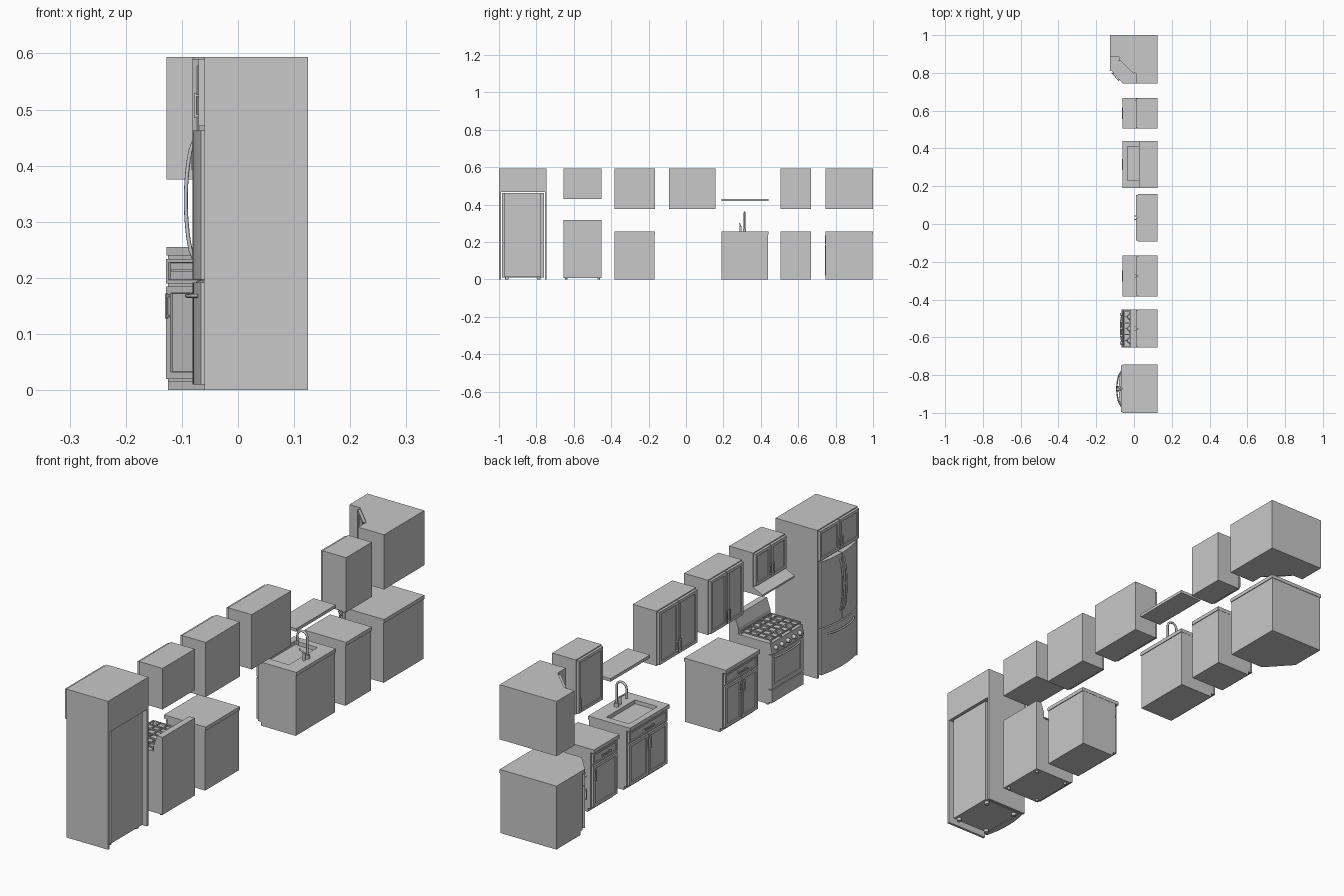
import bpy, bmesh, math
from mathutils import Matrix, Vector

cube = bpy.data.objects.get("Cube")
if cube:
    bpy.data.objects.remove(cube, do_unlink=True)

grey = bpy.data.materials.new("plain_grey")
grey.use_nodes = True
GREY = (0.58, 0.58, 0.58, 1)
grey.diffuse_color = GREY
grey.node_tree.nodes["Principled BSDF"].inputs["Base Color"].default_value = GREY
BACK = 0.125
rounded = []


def link(name, data):
    obj = bpy.data.objects.new(name, data)
    data.materials.append(grey)
    bpy.context.collection.objects.link(obj)
    return obj


def finish(name, bm):
    bmesh.ops.recalc_face_normals(bm, faces=bm.faces)
    mesh = bpy.data.meshes.new(name)
    bm.to_mesh(mesh)
    bm.free()
    return link(name, mesh)


def frame(p, q):
    """Local axes on a cabinet front: u from p to q, d outward, z up."""
    u = Vector((q[0] - p[0], q[1] - p[1], 0)).normalized()
    d = Vector((0, 0, 1)).cross(u)
    m = Matrix((u, d, (0, 0, 1))).transposed().to_4x4()
    m.translation = (p[0], p[1], 0)
    return m


def facing(x):
    return frame((x, 0), (x, 1))


WORLD = Matrix.Identity(4)


def box_mesh(f, u0, u1, d0, d1, z0, z1):
    bm = bmesh.new()
    place = Matrix.Translation(((u0 + u1) / 2, (d0 + d1) / 2, (z0 + z1) / 2))
    size = Matrix.Diagonal((u1 - u0, d1 - d0, z1 - z0, 1))
    bmesh.ops.create_cube(bm, size=1, matrix=f @ place @ size)
    bm.normal_update()
    return bm


def box(name, f, *dims):
    return finish(name, box_mesh(f, *dims))


def panel(name, f, u0, u1, z0, z1, rim, thick=0.01, depth=0.004):
    """Framed panel with a recessed middle."""
    bm = box_mesh(f, u0, u1, 0, thick, z0, z1)
    out = f.to_3x3() @ Vector((0, 1, 0))
    face = max(bm.faces, key=lambda a: a.normal.dot(out))
    bmesh.ops.inset_region(bm, faces=[face], thickness=rim)
    bmesh.ops.inset_region(bm, faces=[face], thickness=0.001, depth=-depth)
    return finish(name, bm)


def pocket_box(name, dims, hole, floor):
    """Box whose top face is sunk inside the hole rectangle."""
    bm = box_mesh(WORLD, *dims)
    top = max(bm.faces, key=lambda a: a.normal.z)
    mid = top.calc_center_median()
    bmesh.ops.inset_region(bm, faces=[top], thickness=0.01)
    for v in top.verts:
        v.co.x = hole[0] if v.co.x < mid.x else hole[1]
        v.co.y = hole[2] if v.co.y < mid.y else hole[3]
    bmesh.ops.inset_region(bm, faces=[top], thickness=0.004, depth=floor - dims[5])
    return finish(name, bm)


def prism(name, points, lo, hi, place):
    bm = bmesh.new()
    face = bm.faces.new([bm.verts.new(place(a, b, lo)) for a, b in points])
    ext = bmesh.ops.extrude_face_region(bm, geom=[face])["geom"]
    shift = Vector(place(0, 0, hi)) - Vector(place(0, 0, lo))
    bmesh.ops.translate(bm, vec=shift, verts=[g for g in ext if isinstance(g, bmesh.types.BMVert)])
    return finish(name, bm)


def plan(name, points, z0, z1):
    return prism(name, points, z0, z1, lambda a, b, c: (a, b, c))


def side(name, points, y0, y1):
    return prism(name, points, y0, y1, lambda a, b, c: (a, c, b))


def cylinder(name, m, r, h, r2=None, sides=20):
    bm = bmesh.new()
    bmesh.ops.create_cone(bm, cap_ends=True, segments=sides, radius1=r, radius2=r2 or r,
                          depth=h, matrix=m @ Matrix.Translation((0, 0, h / 2)))
    obj = finish(name, bm)
    rounded.append(obj)
    return obj


def tube(name, points, r):
    cu = bpy.data.curves.new(name, "CURVE")
    cu.dimensions, cu.bevel_depth, cu.bevel_resolution, cu.use_fill_caps = "3D", r, 2, True
    sp = cu.splines.new("POLY")
    sp.points.add(len(points) - 1)
    for p, co in zip(sp.points, points):
        p.co = (*co, 1)
    return link(name, cu)


def bowed_handle(name, p, q, bulge, r):
    p, q = Vector(p), Vector(q)
    tube(name, [p.lerp(q, i / 14) + Vector((-bulge * math.sin(math.pi * i / 14) ** 0.6, 0, 0))
                for i in range(15)], r)


def pull(name, f, u, z, length, upright):
    """Bar pull on two posts, standing on a door face."""
    h, t = length / 2, 0.002
    a, b = (t, h) if upright else (h, t)
    box(name + "_bar", f, u - a, u + a, 0.014, 0.018, z - b, z + b)
    for s in (-0.8 * h, 0.8 * h):
        pu, pz = (u, z + s) if upright else (u + s, z)
        box(name + "_post", f, pu - t, pu + t, 0.009, 0.015, pz - t, pz + t)


def doors(name, f, u0, u1, z0, z1, count, handle_z):
    w = (u1 - u0) / count
    for i in range(count):
        a, b = u0 + i * w + 0.0015, u0 + (i + 1) * w - 0.0015
        panel(name + "_door", f, a, b, z0, z1, 0.017)
        pull(name + "_door_pull", f, b - 0.008 if i == 0 else a + 0.008, handle_z, 0.045, True)


def base_front(name, f, u0, u1, count):
    panel(name + "_drawer", f, u0 + 0.0015, u1 - 0.0015, 0.19, 0.234, 0.009)
    pull(name + "_drawer_pull", f, (u0 + u1) / 2, 0.213, 0.06, False)
    doors(name, f, u0, u1, 0.02, 0.185, count, 0.15)


def wall_cabinet(name, y0, y1, z0, count, x=0.02, z1=0.594):
    box(name, WORLD, x, BACK, y0, y1, z0, z1)
    doors(name, facing(x), y0 + 0.003, y1 - 0.003, z0 + 0.004, z1 - 0.004, count, z0 + 0.04)


def base_cabinet(name, y0, y1, count, hole=None):
    body = (-0.045, 0.122, y0 + 0.001, y1 - 0.001, 0.015, 0.24)
    top = (-0.06, BACK, y0, y1, 0.24, 0.255)
    if hole:
        pocket_box(name, body, (-0.04, 0.075, y0 + 0.02, y1 - 0.02), 0.18)
        pocket_box(name + "_counter_basin", top, hole, 0.2)
    else:
        box(name, WORLD, *body)
        box(name + "_counter", WORLD, *top)
    box(name + "_plinth", WORLD, -0.032, 0.122, y0 + 0.001, y1 - 0.001, 0, 0.015)
    base_front(name, facing(-0.045), y0 + 0.004, y1 - 0.004, count)


# Straight cabinets, shelf and sink
wall_cabinet("narrow_wall_cabinet", 0.505, 0.668, 0.375, 1)
base_cabinet("narrow_base_cabinet", 0.505, 0.668, 1)
wall_cabinet("wide_wall_cabinet", -0.092, 0.158, 0.375, 2)
wall_cabinet("middle_wall_cabinet", -0.383, -0.167, 0.375, 2)
base_cabinet("middle_base_cabinet", -0.383, -0.167, 2)
base_cabinet("sink_cabinet", 0.19, 0.44, 2, (-0.035, 0.065, 0.23, 0.41))
box("shelf", WORLD, 0.026, BACK, 0.19, 0.44, 0.418, 0.43)

# Faucet
cylinder("faucet_base", Matrix.Translation((0.088, 0.313, 0.255)), 0.009, 0.015)
arch = [(0.066 + 0.022 * math.cos(a * math.pi / 12), 0.313, 0.336 + 0.022 * math.sin(a * math.pi / 12))
        for a in range(13)]
tube("faucet_spout", [(0.088, 0.313, 0.26)] + arch + [(0.044, 0.313, 0.31)], 0.0045)
cylinder("faucet_nozzle", Matrix.Translation((0.044, 0.313, 0.298)), 0.006, 0.018)
cylinder("faucet_lever_post", Matrix.Translation((0.088, 0.292, 0.255)), 0.006, 0.03)
tube("faucet_lever", [(0.088, 0.292, 0.284), (0.07, 0.287, 0.298)], 0.003)

# Corner cabinets with diagonal fronts
p, q = (0.01, 0.797), (-0.08, 0.886)
plan("corner_wall_cabinet", [(BACK, 1), (-0.127, 1), (-0.127, 0.886), q, p, (0.01, 0.745), (BACK, 0.745)],
     0.375, 0.594)
doors("corner_wall", frame(p, q), 0.006, 0.12, 0.379, 0.59, 1, 0.415)
plan("corner_counter", [(BACK, 1), (-0.127, 1), (-0.127, 0.82), (-0.06, 0.745), (BACK, 0.745)], 0.24, 0.255)
p, q = (-0.048, 0.747), (-0.125, 0.832)
plan("corner_base_cabinet", [(0.122, 0.998), (-0.125, 0.998), q, p, (0.122, 0.747)], 0.015, 0.24)
plan("corner_plinth", [(0.122, 0.998), (-0.125, 0.998), (-0.125, 0.846), (-0.034, 0.747), (0.122, 0.747)], 0, 0.015)
base_front("corner_base", frame(p, q), 0.004, 0.11, 1)

# Range hood under its cabinet
R0, R1 = -0.655, -0.452
wall_cabinet("hood_cabinet", R0, R1, 0.458, 2)
side("range_hood", [(BACK, 0.43), (-0.022, 0.43), (-0.022, 0.437), (0.02, 0.458), (BACK, 0.458)], R0, R1)

# Range body, control strip and backguard
front = facing(-0.05)
box("range_body", WORLD, -0.05, BACK, R0, R1, 0.008, 0.245)
box("cooktop", WORLD, -0.058, BACK, R0, R1, 0.245, 0.252)
side("range_backguard", [(BACK, 0.25), (0.085, 0.25), (0.085, 0.275), (0.1, 0.318), (BACK, 0.318)], R0, R1)
side("range_control_strip", [(-0.05, 0.208), (-0.065, 0.208), (-0.058, 0.245), (-0.05, 0.245)], R0, R1)
for i in range(5):
    m = front @ Matrix.Translation((R0 + 0.025 + i * 0.038, 0.01, 0.228)) @ Matrix.Rotation(-math.pi / 2, 4, "X")
    cylinder("range_knob", m, 0.009, 0.014, 0.007)
panel("oven_door", front, R0 + 0.002, R1 - 0.002, 0.068, 0.204, 0.024, 0.012, 0.003)
box("range_drawer", front, R0 + 0.002, R1 - 0.002, 0, 0.012, 0.014, 0.064)
bowed_handle("oven_handle", (-0.06, R0 + 0.018, 0.192), (-0.06, R1 - 0.018, 0.192), 0.011, 0.0035)
for x in (-0.035, 0.11):
    for y in (R0 + 0.015, R1 - 0.015):
        cylinder("range_foot", Matrix.Translation((x, y, 0)), 0.006, 0.009)

# Burners and grates
for i in range(3):
    y0 = R0 + 0.008 + i * 0.063
    y1, mid = y0 + 0.06, y0 + 0.03
    for x in (-0.022, 0.047):
        cylinder("burner", Matrix.Translation((x, mid, 0.252)), 0.015, 0.006, 0.011)
    for y in (y0, mid, y1):
        box("grate_long_bar", WORLD, -0.055, 0.078, y - 0.0018, y + 0.0018, 0.26, 0.265)
    for x in (-0.053, -0.022, 0.012, 0.047, 0.076):
        box("grate_cross_bar", WORLD, x - 0.0018, x + 0.0018, y0, y1, 0.26, 0.265)
    for x in (-0.053, 0.076):
        for y in (y0, y1):
            box("grate_leg", WORLD, x - 0.002, x + 0.002, y - 0.002, y + 0.002, 0.251, 0.262)

# Refrigerator surround
wall_cabinet("bridge_cabinet", -1, -0.745, 0.467, 2, -0.06)
for y in (-1, -0.755):
    box("surround_side", WORLD, -0.06, BACK, y, y + 0.01, 0, 0.467)

# Refrigerator with bowed doors
MID, HALF = -0.8725, 0.1125
box("refrigerator_body", WORLD, -0.055, 0.118, -0.971, -0.774, 0.012, 0.462)


def bowed_door(name, y0, y1, z0, z1):
    ys = [y0 + (y1 - y0) * i / 16 for i in range(17)]
    arc = [(-0.066 - 0.015 * (1 - ((y - MID) / HALF) ** 2), y) for y in ys]
    rounded.append(plan(name, [(-0.053, y0)] + arc + [(-0.053, y1)], z0, z1))


bowed_door("freezer_drawer", MID - HALF, MID + HALF, 0.01, 0.192)
for s in (-1, 1):
    a, b = sorted((MID + s * 0.001, MID + s * HALF))
    bowed_door("refrigerator_door", a, b, 0.197, 0.463)
    y = MID + s * 0.011
    bowed_handle("refrigerator_handle", (-0.079, y, 0.235), (-0.079, y, 0.442), 0.014, 0.0035)
    for x in (-0.04, 0.1):
        cylinder("refrigerator_foot", Matrix.Translation((x, MID + s * 0.085, 0)), 0.009, 0.013)
bowed_handle("freezer_handle", (-0.07, MID - 0.088, 0.168), (-0.07, MID + 0.088, 0.168), 0.021, 0.0035)

# Smooth the round parts, keeping their edges sharp
for obj in bpy.context.selected_objects:
    obj.select_set(False)
for obj in rounded:
    obj.select_set(True)
bpy.context.view_layer.objects.active = rounded[0]
bpy.ops.object.shade_smooth_by_angle(angle=math.radians(35))
